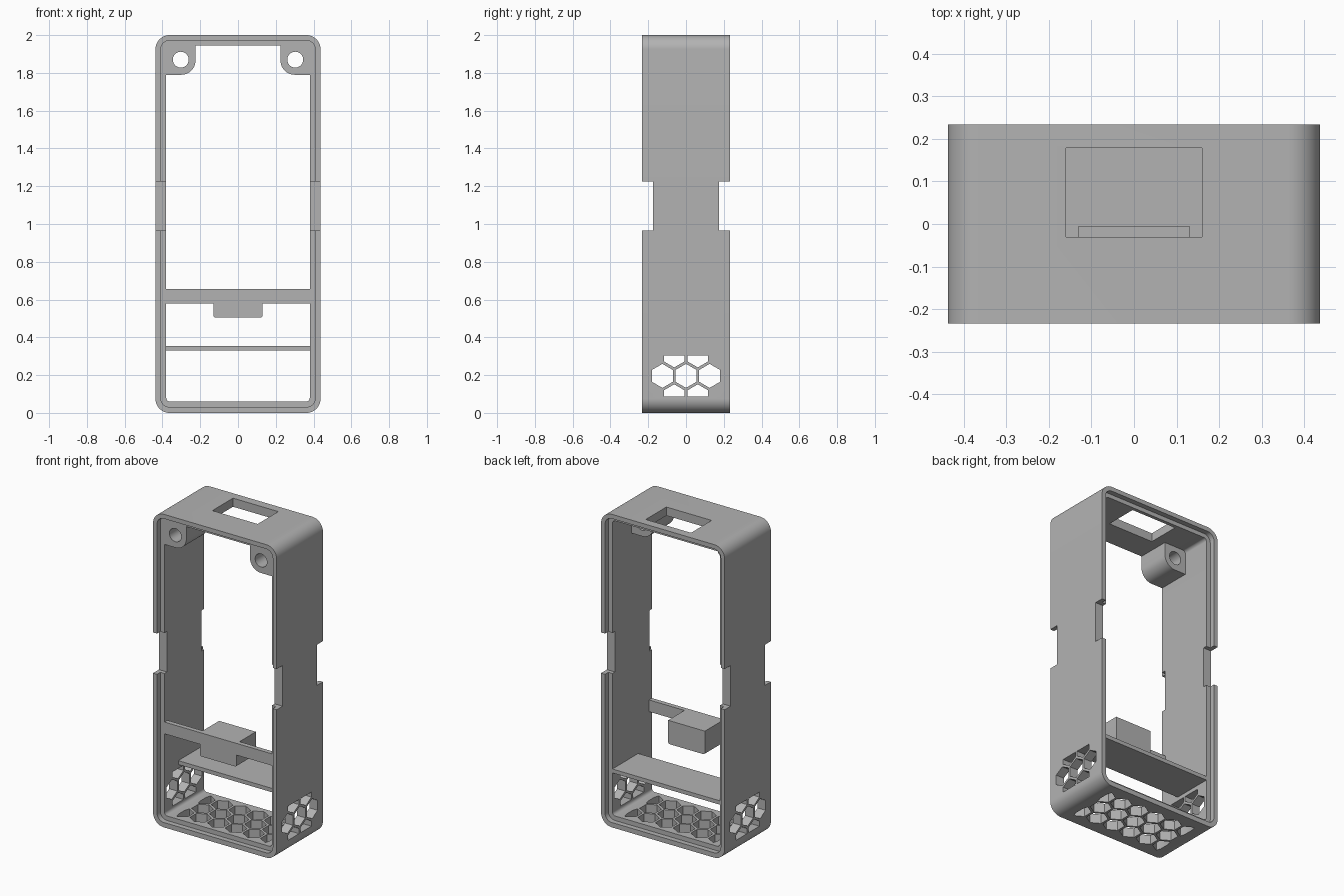
import bpy, bmesh, math
from mathutils import Vector

if "Cube" in bpy.data.objects:
    bpy.data.objects.remove(bpy.data.objects["Cube"])

grey = bpy.data.materials.new("plain grey")
grey.diffuse_color = (0.45, 0.45, 0.45, 1)
grey.use_nodes = True
grey.node_tree.nodes["Principled BSDF"].inputs["Base Color"].default_value = grey.diffuse_color


def prism(name, pts, a, b, axis):
    """Extrude a 2D outline between a and b along the given axis."""
    place = {'x': lambda u, v, w: (w, u, v),
             'y': lambda u, v, w: (u, w, v),
             'z': lambda u, v, w: (u, v, w)}[axis]
    bm = bmesh.new()
    lo = [bm.verts.new(place(u, v, a)) for u, v in pts]
    hi = [bm.verts.new(place(u, v, b)) for u, v in pts]
    n = len(pts)
    bm.faces.new(lo)
    bm.faces.new(hi[::-1])
    for i in range(n):
        bm.faces.new((lo[i], hi[i], hi[(i + 1) % n], lo[(i + 1) % n]))
    bmesh.ops.recalc_face_normals(bm, faces=bm.faces)
    me = bpy.data.meshes.new(name)
    bm.to_mesh(me)
    bm.free()
    me.materials.append(grey)
    ob = bpy.data.objects.new(name, me)
    bpy.context.collection.objects.link(ob)
    return ob


def rounded(u0, u1, v0, v1, radii, seg=8):
    """Rounded rectangle; radii in order: low-low, high-low, high-high, low-high."""
    pts = []
    corners = [(u0, v0, 1, 1), (u1, v0, -1, 1), (u1, v1, -1, -1), (u0, v1, 1, -1)]
    for k, ((u, v, su, sv), r) in enumerate(zip(corners, radii)):
        if r == 0:
            pts.append((u, v))
            continue
        for i in range(seg + 1):
            t = math.pi * (1 + k / 2 + i / seg / 2)
            pts.append((u + su * r + r * math.cos(t), v + sv * r + r * math.sin(t)))
    return pts


def box(name, x0, x1, y0, y1, z0, z1):
    return prism(name, [(x0, z0), (x1, z0), (x1, z1), (x0, z1)], y0, y1, 'y')


def cut(target, cutters):
    """Subtract each cutter, bake the result and remove the cutters."""
    for c in cutters:
        c.hide_render = True
        m = target.modifiers.new("cut", 'BOOLEAN')
        m.operation = 'DIFFERENCE'
        m.solver = 'EXACT'
        m.object = c
    dg = bpy.context.evaluated_depsgraph_get()
    me = bpy.data.meshes.new_from_object(target.evaluated_get(dg))
    target.modifiers.clear()
    target.data = me
    me.materials.clear()
    me.materials.append(grey)
    for c in cutters:
        bpy.data.objects.remove(c)


def smooth(ob):
    bpy.ops.object.select_all(action='DESELECT')
    ob.select_set(True)
    bpy.context.view_layer.objects.active = ob
    bpy.ops.object.shade_smooth_by_angle(angle=math.radians(30))


PITCH, R = 0.125, 0.0635
ROW = PITCH * 0.866


def honeycomb(cu, cv, rows, ulim, vlim, a, b, axis):
    """Three rows of hexagon cutters, trimmed to a rectangle."""
    out = []
    for j, us in rows.items():
        for k in us:
            pts = []
            for i in range(6):
                t = math.pi * (i / 3 + 1 / 6)
                u = k * PITCH + R * math.cos(t)
                v = j * ROW + R * math.sin(t)
                p = (cu + max(-ulim, min(ulim, u)), cv + max(-vlim, min(vlim, v)))
                if not pts or math.dist(p, pts[-1]) > 1e-5:
                    pts.append(p)
            out.append(prism("vent_cutter", pts, a, b, axis))
    return out


# Main frame: rounded sleeve with a stepped recess at both open ends
frame = prism("frame", rounded(-.437, .437, 0, 2, [.075] * 4, 12), -.233, .233, 'y')
cutters = [prism("opening", rounded(-.38, .38, .06, 1.945, [.02] * 4), -.3, .3, 'y')]
for s in (-1, 1):
    lip = rounded(-.409, .409, .031, 1.972, [.047] * 4)
    cutters.append(prism("lip_recess", lip, min(s * .2, s * .3), max(s * .2, s * .3), 'y'))

# Grip notches in the four long edges
for sx in (-1, 1):
    for sy in (-1, 1):
        xs, ys = sorted((sx * .3, sx * .5)), sorted((sy * .174, sy * .3))
        cutters.append(box("notch", *xs, *ys, .965, 1.225))

# Connector slot in the top
cutters.append(box("slot", -.16, .16, -.03, .178, 1.9, 2.1))

# Honeycomb vents in both sides and the bottom
side_rows = {-1: (-.5, .5), 0: (-1, 0, 1), 1: (-.5, .5)}
for x0, x1 in ((-.5, -.3), (.3, .5)):
    cutters += honeycomb(0, .196, side_rows, .19, .109, x0, x1, 'x')
outer = (-2.5, -1.5, -.5, .5, 1.5, 2.5)
cutters += honeycomb(0, 0, {-1: outer, 0: (-2, -1, 0, 1, 2), 1: outer},
                     .322, .185, -.1, .1, 'z')
cut(frame, cutters)
smooth(frame)

# Screw bosses in the top corners
for s, side in ((-1, "left"), (1, "right")):
    x0, x1 = sorted((s * .225, s * .385))
    radii = [0, .075, 0, 0] if s < 0 else [.075, 0, 0, 0]
    boss = prism(side + "_screw_boss", rounded(x0, x1, 1.79, 1.95, radii), -.2, .01, 'y')
    hole = [(s * .303 + .042 * math.cos(t * math.pi / 16),
             1.87 + .042 * math.sin(t * math.pi / 16)) for t in range(32)]
    cut(boss, [prism("screw_hole", hole, -.3, .1, 'y')])
    smooth(boss)

# Front crossbar, its rear block and the inner shelf
box("crossbar", -.385, .385, -.2, -.17, .58, .655)
block = prism("crossbar_block", rounded(-.13, .13, .505, .655, [.012, .012, 0, 0], 4),
              -.2, -.005, 'y')
smooth(block)
box("shelf", -.385, .385, -.06, .2, .33, .355)
